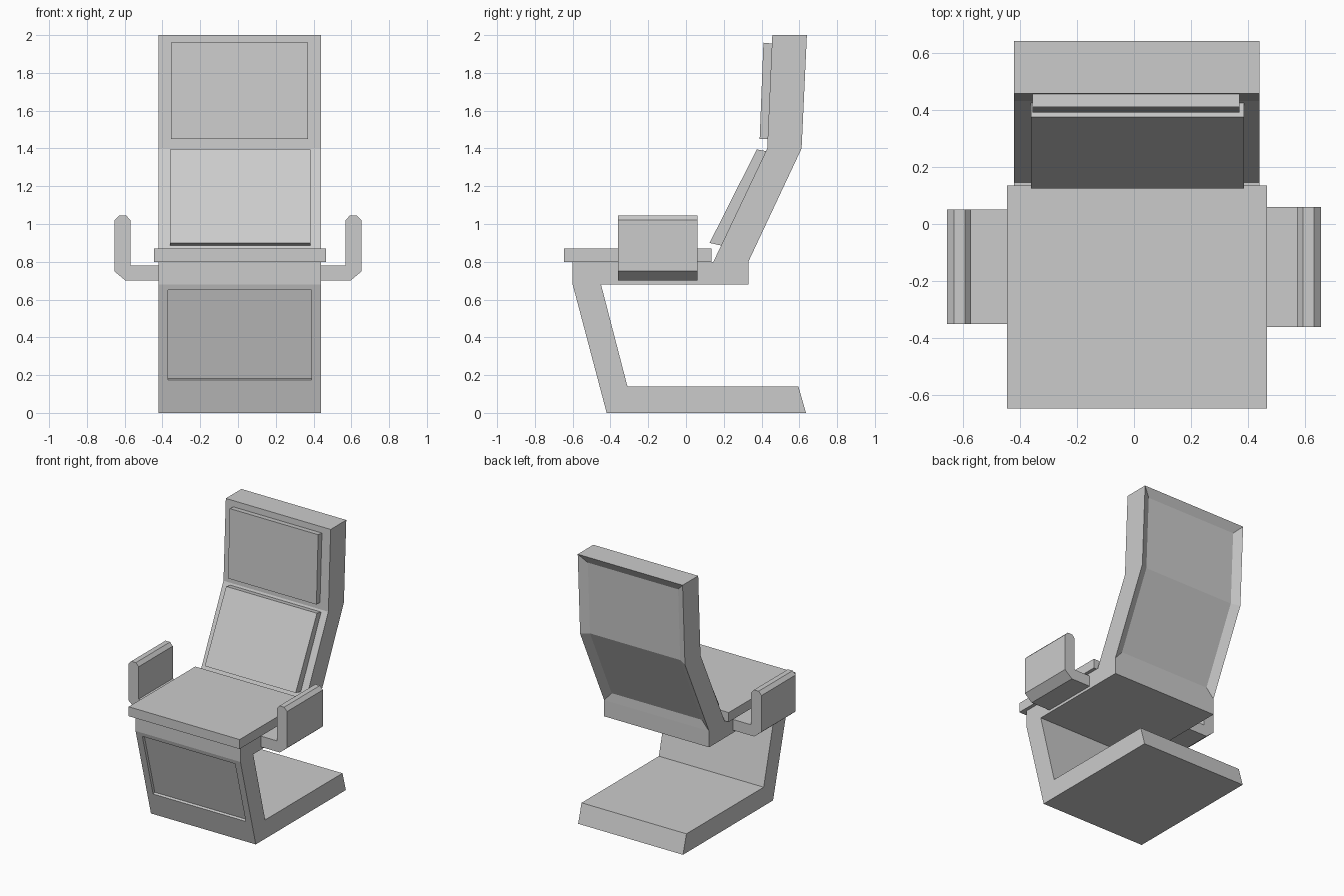
import bpy, bmesh
from mathutils import Vector

if "Cube" in bpy.data.objects:
    bpy.data.objects.remove(bpy.data.objects["Cube"])


def prism(name, profile, axis, lo, hi):
    """Extrude a closed profile: axis 'x' takes (y, z) points, 'y' takes (x, z)."""
    def place(p, t):
        return (t, p[0], p[1]) if axis == 'x' else (p[0], t, p[1])
    bm = bmesh.new()
    a = [bm.verts.new(place(p, lo)) for p in profile]
    b = [bm.verts.new(place(p, hi)) for p in profile]
    n = len(profile)
    bm.faces.new(a)
    bm.faces.new(b[::-1])
    for i in range(n):
        bm.faces.new((a[i], b[i], b[(i + 1) % n], a[(i + 1) % n]))
    bmesh.ops.recalc_face_normals(bm, faces=bm.faces)
    mesh = bpy.data.meshes.new(name)
    bm.to_mesh(mesh)
    bm.free()
    obj = bpy.data.objects.new(name, mesh)
    bpy.context.collection.objects.link(obj)
    return obj


# Continuous frame: foot, leg, seat base and backrest
frame = prism("frame", [
    (-0.42, 0), (0.635, 0), (0.595, 0.14), (-0.31, 0.14), (-0.45, 0.68),
    (0.33, 0.68), (0.33, 0.80), (0.612, 1.40), (0.64, 2.0), (0.457, 2.0),
    (0.43, 1.40), (0.145, 0.80), (-0.60, 0.80), (-0.60, 0.68)],
    'x', -0.42, 0.44)

bm = bmesh.new()
bm.from_mesh(frame.data)
# Bevelled recess in the back of the backrest
back = [f for f in bm.faces if f.normal.y > 0.5 and f.calc_center_median().z > 0.9]
bmesh.ops.inset_region(bm, faces=back, thickness=0.06, depth=-0.03,
                       use_even_offset=True)
# Recessed panel in the front of the leg
leg = [f for f in bm.faces
       if f.normal.y < -0.5 and abs(f.calc_center_median().z - 0.34) < 0.05
       and f.calc_center_median().y < -0.45]
bmesh.ops.inset_region(bm, faces=leg, thickness=0.05)
for v in leg[0].verts:
    z = 0.65 if v.co.z > 0.34 else 0.175
    v.co = Vector((-0.37 if v.co.x < 0 else 0.39, -0.42 - 0.18 * z / 0.68, z))
bmesh.ops.inset_region(bm, faces=leg, thickness=0.001, depth=-0.02)
bm.to_mesh(frame.data)
bm.free()

# Cushions
prism("seat_cushion", [(-0.645, 0.80), (0.135, 0.80), (0.135, 0.87), (-0.645, 0.87)],
      'x', -0.445, 0.465)
prism("lower_back_cushion", [(0.125, 0.90), (0.19, 0.885), (0.428, 1.385), (0.375, 1.395)],
      'x', -0.36, 0.385)
prism("head_cushion", [(0.39, 1.45), (0.435, 1.45), (0.458, 1.955), (0.41, 1.96)],
      'x', -0.355, 0.37)

# Armrests
arm = [(0.42, 0.70), (0.595, 0.70), (0.655, 0.75), (0.655, 1.02), (0.63, 1.045),
       (0.592, 1.045), (0.57, 1.02), (0.57, 0.78), (0.42, 0.78)]
for side, s, y0, y1 in (("right", 1, -0.36, 0.06), ("left", -1, -0.35, 0.05)):
    prism(side + "_armrest", [(s * x, z) for x, z in arm], 'y', y0, y1)
